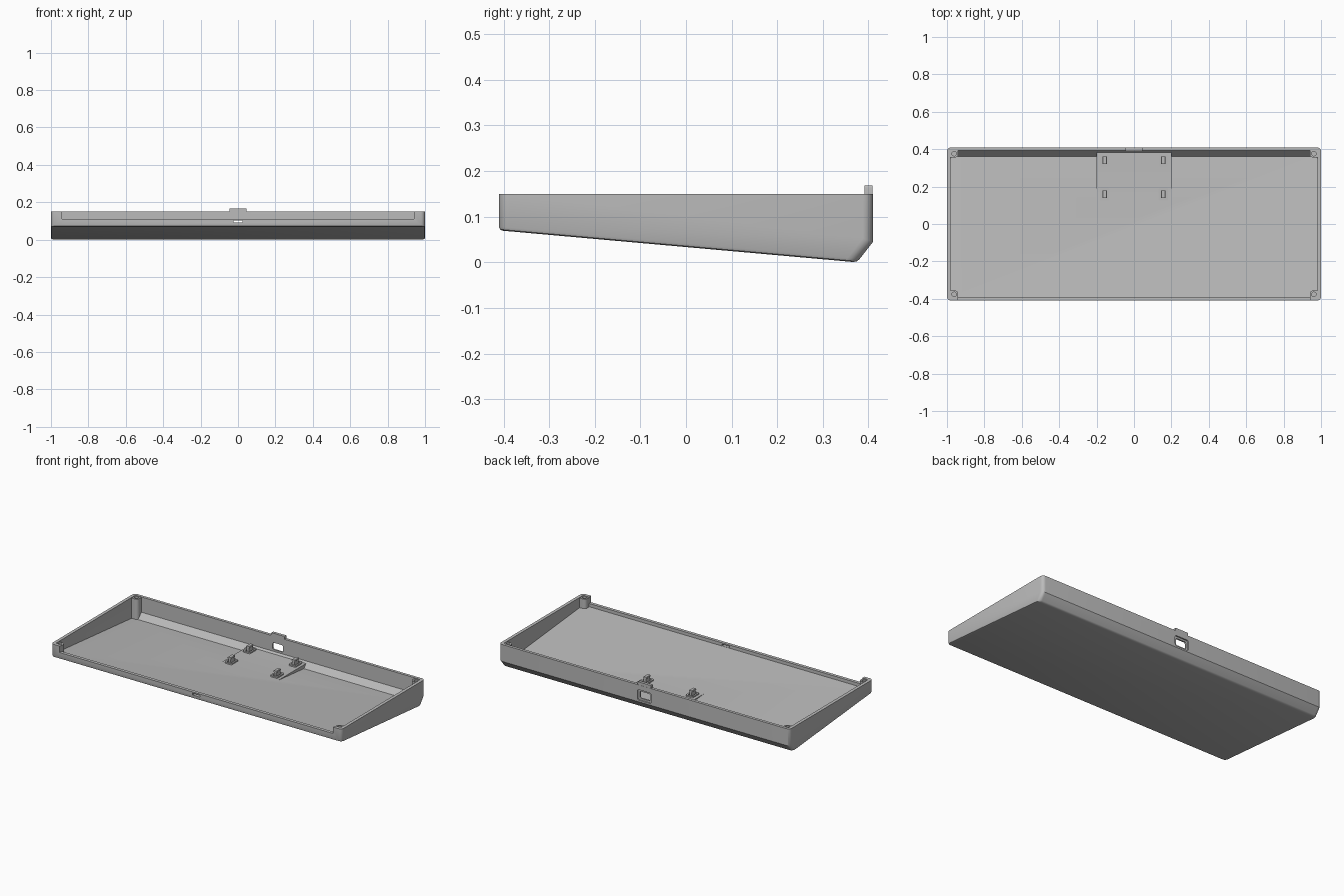
import bpy, bmesh, math

cube = bpy.data.objects.get("Cube")
if cube:
    bpy.data.objects.remove(cube, do_unlink=True)

grey = bpy.data.materials.new("matte grey plastic")
grey.use_nodes = True
COLOR = (0.5, 0.5, 0.5, 1)
grey.diffuse_color = COLOR
grey.node_tree.nodes["Principled BSDF"].inputs["Base Color"].default_value = COLOR


def to_object(name, bm):
    bmesh.ops.recalc_face_normals(bm, faces=bm.faces)
    mesh = bpy.data.meshes.new(name)
    bm.to_mesh(mesh)
    bm.free()
    mesh.materials.append(grey)
    obj = bpy.data.objects.new(name, mesh)
    bpy.context.scene.collection.objects.link(obj)
    return obj


def box(name, x, y, z, axis=None, radius=0, segments=4):
    """Box from (min, max) ranges, with edges along one axis rounded."""
    bm = bmesh.new()
    bmesh.ops.create_cube(bm, size=1)
    for v in bm.verts:
        v.co = [(lo + hi) / 2 + c * (hi - lo) for c, (lo, hi) in zip(v.co, (x, y, z))]
    if axis is not None:
        edges = [e for e in bm.edges
                 if abs((e.verts[0].co - e.verts[1].co).normalized()[axis]) > 0.9]
        bmesh.ops.bevel(bm, geom=edges, offset=radius, segments=segments,
                        profile=0.5, affect='EDGES')
    return to_object(name, bm)


def cylinder(name, x, y, z0, z1, radius):
    bm = bmesh.new()
    bmesh.ops.create_cone(bm, cap_ends=True, segments=20, radius1=radius,
                          radius2=radius, depth=z1 - z0)
    bmesh.ops.translate(bm, verts=bm.verts, vec=(x, y, (z0 + z1) / 2))
    return to_object(name, bm)


def tray_solid(name, profile, half_width, radius, bottom_bevel):
    """Side profile (y, z) swept across x, corners rounded, base edge bevelled."""
    bm = bmesh.new()
    face = bm.faces.new([bm.verts.new((-half_width, y, z)) for y, z in profile])
    out = bmesh.ops.extrude_face_region(bm, geom=[face])
    moved = [g for g in out["geom"] if isinstance(g, bmesh.types.BMVert)]
    bmesh.ops.translate(bm, verts=moved, vec=(2 * half_width, 0, 0))
    bmesh.ops.recalc_face_normals(bm, faces=bm.faces)

    def is_corner(e):
        d = (e.verts[0].co - e.verts[1].co).normalized()
        return abs(d.z) > 0.5
    bmesh.ops.bevel(bm, geom=[e for e in bm.edges if is_corner(e)], offset=radius,
                    segments=5, profile=0.5, affect='EDGES')
    if bottom_bevel:
        bm.normal_update()
        base = min(bm.faces, key=lambda f: f.normal.z * f.calc_area())
        bmesh.ops.bevel(bm, geom=list(base.edges), offset=bottom_bevel,
                        segments=2, profile=0.5, affect='EDGES')
    return to_object(name, bm)


def combine(target, tool, operation='DIFFERENCE'):
    tool.hide_render = True
    mod = target.modifiers.new("combine", 'BOOLEAN')
    mod.operation = operation
    mod.solver = 'EXACT'
    mod.object = tool
    bpy.context.view_layer.objects.active = target
    bpy.ops.object.modifier_apply(modifier=mod.name)
    bpy.data.objects.remove(tool, do_unlink=True)


TOP = 0.15
PLATE = 0.044
CORNERS = [(sx, sy) for sx in (-1, 1) for sy in (-1, 1)]

# Outer case: wedge with a sloping base and a chamfered lower back
case = tray_solid("case_tray",
                  [(-0.41, TOP), (-0.41, 0.07), (0.375, 0), (0.41, 0.045), (0.41, TOP)],
                  1.0, 0.022, 0.008)

# Hollow interior; posts and electronics plate are left standing
cavity = tray_solid("cavity_cutter",
                    [(-0.39, 0.25), (-0.39, 0.09), (0.362, 0.02), (0.392, 0.055), (0.392, 0.25)],
                    0.98, 0.008, 0)
for sx, sy in CORNERS:
    xs = sorted((sx * 0.94, sx * 1.05))
    ys = sorted((sy * 0.355, sy * 0.46))
    combine(cavity, box("post_block", xs, ys, (-0.1, TOP - 0.004), 2, 0.018))
combine(cavity, box("plate_block", (-0.2, 0.2), (0.1, 0.5), (-0.1, PLATE)))
combine(case, cavity)

# Lowered front wall and its small slot
combine(case, box("front_notch", (-0.94, 0.94), (-0.45, -0.385), (0.11, 0.3)))
combine(case, box("front_slot", (-0.025, 0.025), (-0.45, -0.38), (0.091, 0.102)))

# Rear port: shallow rounded recess with a through opening
combine(case, box("port_recess", (-0.048, 0.048), (0.402, 0.45), (0.055, 0.12), 1, 0.012))
combine(case, box("port_opening", (-0.036, 0.036), (0.36, 0.45), (0.066, 0.109), 1, 0.009))

# Screw holes in the corner posts
for sx, sy in CORNERS:
    combine(case, cylinder("screw_hole", sx * 0.962, sy * 0.376, 0.1, 0.2, 0.012))

# Locating tab above the port
combine(case, box("rear_tab", (-0.046, 0.046), (0.391, 0.409), (0.135, 0.168), 1, 0.004), 'UNION')

# Four board clips: slotted foot with an upright peg and a hooked head
parts = [case]
for sx in (-1, 1):
    for y in (0.16, 0.34):
        x = sx * 0.157
        foot = box("clip_foot", (x - 0.025, x + 0.025), (y - 0.035, y + 0.035),
                   (PLATE - 0.004, PLATE + 0.008), 2, 0.008)
        combine(foot, box("foot_slot", (x - 0.015, x + 0.015), (y - 0.025, y + 0.025),
                          (PLATE + 0.001, 0.2)))
        peg = box("clip_peg", (x - 0.008, x + 0.008), (y - 0.02, y + 0.02),
                  (PLATE - 0.004, PLATE + 0.035))
        hook = box("clip_hook", (x - 0.012, x + 0.012), (y - 0.02, y + 0.02),
                   (PLATE + 0.026, PLATE + 0.036), 1, 0.003, 1)
        parts += [foot, peg, hook]

# Smooth the rounded corners, keep the hard edges crisp
for obj in parts:
    bpy.ops.object.select_all(action='DESELECT')
    obj.select_set(True)
    bpy.context.view_layer.objects.active = obj
    bpy.ops.object.shade_smooth_by_angle(angle=math.radians(28))
